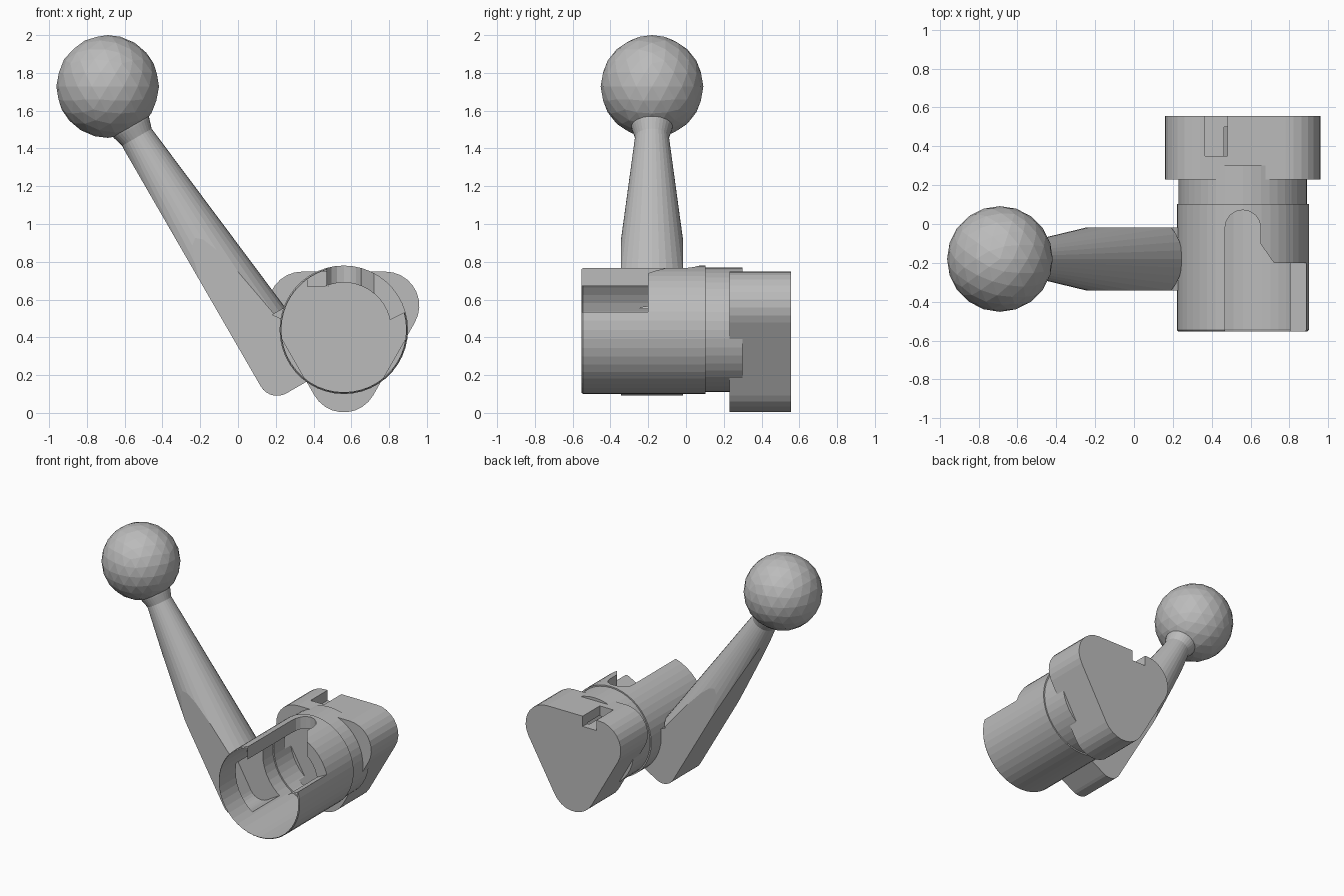
import bpy, bmesh
from math import sin, cos, pi, radians, hypot
from mathutils import Matrix, Vector

cube = bpy.data.objects.get("Cube")
if cube:
    bpy.data.objects.remove(cube, do_unlink=True)

grey = bpy.data.materials.new("plain grey")
grey.use_nodes = True
grey.diffuse_color = (0.5, 0.5, 0.5, 1)
grey.node_tree.nodes["Principled BSDF"].inputs["Base Color"].default_value = (0.5, 0.5, 0.5, 1)

BALL = Vector((-0.69, -0.18, 1.728))
HUB_X, HUB_Z, BORE = 0.56, 0.44, 0.25
DOWN = Vector((0.5, 0, -0.866))     # along the arm
ACROSS = Vector((0.866, 0, 0.5))    # across the arm
Y = Vector((0, 1, 0))


def frame(a, b, c, origin):
    m = Matrix((a, b, c)).transposed().to_4x4()
    m.translation = origin
    return m


X, Z, O = Vector((1, 0, 0)), Vector((0, 0, 1)), Vector((0, 0, 0))
HUB = frame(X, Z, Y, Vector((HUB_X, 0, HUB_Z)))
SIDE = frame(X, Z, Y, O)
ARM = frame(ACROSS, Y, DOWN, BALL)
ARM_SIDE = frame(ACROSS, DOWN, Y, BALL)
TOP = Matrix.Identity(4)


def finish(name, bm, matrix):
    bm.transform(matrix)
    bmesh.ops.recalc_face_normals(bm, faces=bm.faces)
    me = bpy.data.meshes.new(name)
    bm.to_mesh(me)
    bm.free()
    me.materials.append(grey)
    ob = bpy.data.objects.new(name, me)
    bpy.context.collection.objects.link(ob)
    return ob


def rings(name, loops, matrix):
    """Skin a stack of closed loops and cap both ends."""
    bm = bmesh.new()
    vs = [[bm.verts.new(p) for p in loop] for loop in loops]
    for a, b in zip(vs, vs[1:]):
        for i in range(len(a)):
            j = (i + 1) % len(a)
            bm.faces.new((a[i], a[j], b[j], b[i]))
    bm.faces.new(vs[0])
    bm.faces.new(vs[-1])
    return finish(name, bm, matrix)


def lathe(name, profile, sides, matrix):
    return rings(name, [[(r * cos(2 * pi * i / sides), r * sin(2 * pi * i / sides), h)
                         for i in range(sides)] for h, r in profile], matrix)


def prism(name, outline, low, high, matrix):
    return rings(name, [[(a, b, h) for a, b in outline] for h in (low, high)], matrix)


def arc(cx, cy, r, start, end, steps):
    return [(cx + r * cos(radians(start + (end - start) * i / steps)),
             cy + r * sin(radians(start + (end - start) * i / steps))) for i in range(steps + 1)]


def combine(target, tool, operation):
    mod = target.modifiers.new("cut", "BOOLEAN")
    mod.object, mod.operation, mod.solver = tool, operation, "EXACT"
    dg = bpy.context.evaluated_depsgraph_get()
    me = bpy.data.meshes.new_from_object(target.evaluated_get(dg))
    target.modifiers.clear()
    target.data = me
    bpy.data.objects.remove(tool, do_unlink=True)


# Tapered arm with a squared foot, trimmed flat on its sides and underside
arm = lathe("arm", [(0.15, 0.13), (0.255, 0.107), (0.31, 0.09), (1.483, 0.229)], 32, ARM)
combine(arm, prism("foot", [(-0.2, 1.43), (0.15, 1.43), (0.15, 1.48), (0.3, 1.7),
                            (0.25, 2), (-0.2, 2)], -0.25, 0.25, ARM_SIDE), "UNION")
trim = [(-0.2, 0), (-0.2, 0.29), (-0.092, 0.31)] + arc(0.008, 1.78, 0.1, 180, 90, 7) + [(0.6, 1.88), (0.6, 0)]
combine(arm, prism("trim", trim, -0.163, 0.163, ARM_SIDE), "INTERSECT")

# Round socket with a narrower neck
body = lathe("lever_body", [(-0.553, 0.333), (-0.545, 0.34), (0.103, 0.34),
                            (0.103, 0.33), (0.3, 0.33)], 44, HUB)

# Rounded triangular base plate with a notch in its rear top edge
corners = (arc(0.78, 0.568, 0.18, -30, 90, 9) + arc(0.34, 0.568, 0.18, 90, 210, 9)
           + arc(0.56, 0.183, 0.18, 210, 330, 9))
plate = prism("base_plate", corners, 0.23, 0.555, SIDE)
notch = [(0.365, 0.35), (0.48, 0.35), (0.48, 0.7), (0.365, 0.7)]
combine(plate, prism("notch", notch, 0.67, 1, TOP), "DIFFERENCE")

combine(body, plate, "UNION")
combine(body, arm, "UNION")

# Bore, top slot and side window
combine(body, lathe("bore", [(-0.7, BORE), (0.5, BORE)], 44, HUB), "DIFFERENCE")
slot = ([(0.72, -0.7), (0.72, -0.2), (0.65, -0.1)] + arc(0.56, -0.02, 0.092, 0, 180, 8) + [(0.468, -0.7)])
combine(body, prism("slot", slot, 0.5, 1, TOP), "DIFFERENCE")
window = [(0.6, 0.6), (0.78, 0.48), (1, 0.59), (1, 0.95), (0.6, 0.95)]
combine(body, prism("window", window, -0.7, -0.2, SIDE), "DIFFERENCE")

# Leave the socket as an open thin skin
bm = bmesh.new()
bm.from_mesh(body.data)
bm.normal_update()
inner = [f for f in bm.faces
         if all(hypot(v.co.x - HUB_X, v.co.z - HUB_Z) < BORE + 0.006 for v in f.verts)
         or (f.calc_center_median().y < -0.55 and abs(f.normal.y) > 0.95)]
bmesh.ops.delete(bm, geom=inner, context="FACES")
bm.to_mesh(body.data)
bm.free()

# Ball knob
bm = bmesh.new()
bmesh.ops.create_icosphere(bm, subdivisions=3, radius=0.272)
finish("ball_knob", bm, Matrix.Translation(BALL))
